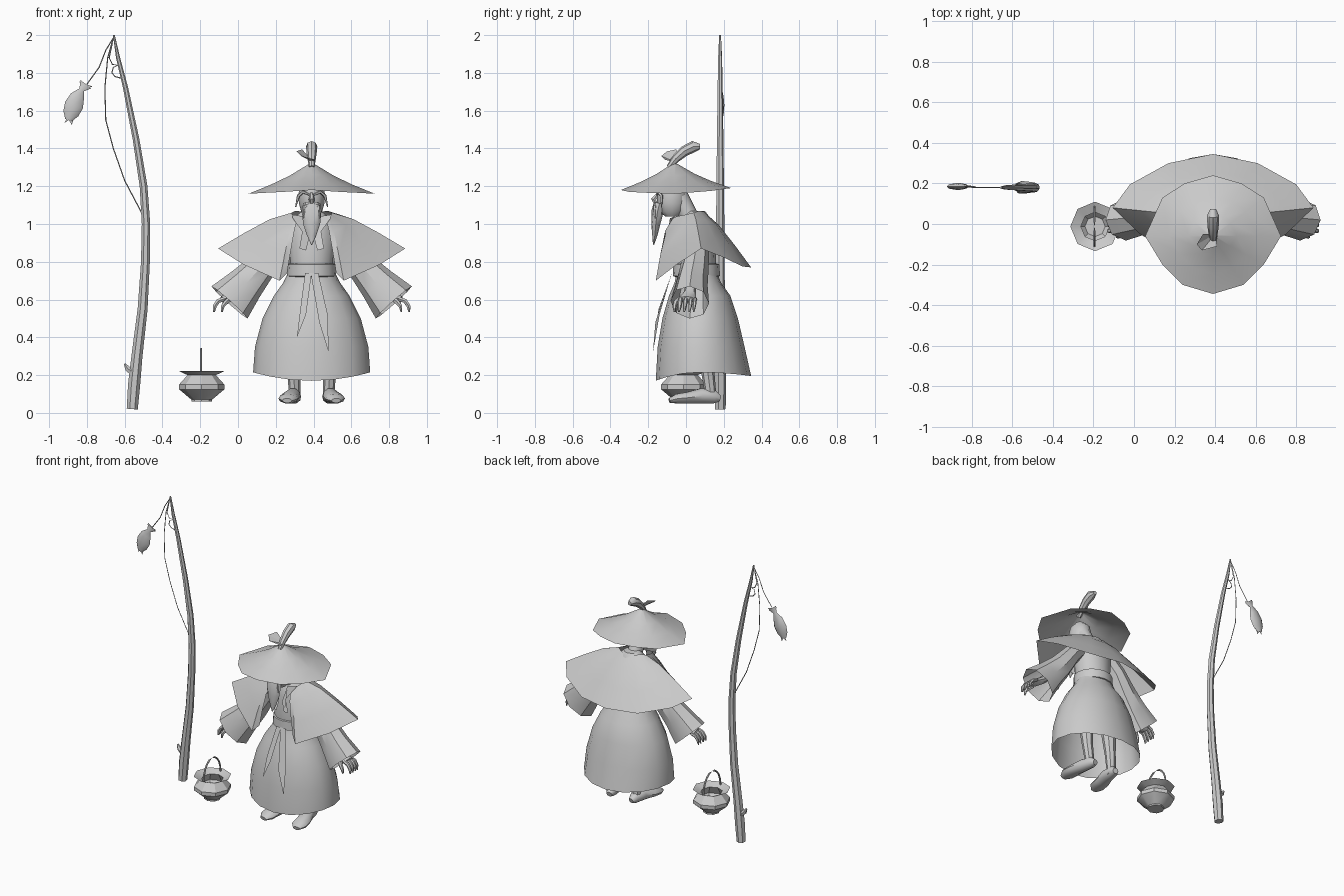
import bpy, bmesh, math
from mathutils import Vector

CX = 0.39  # figure's centre line
grey = bpy.data.materials.new("plain grey")
grey.diffuse_color = (0.6, 0.6, 0.6, 1)


def build(name, verts, faces, angle=40):
    me = bpy.data.meshes.new(name)
    me.from_pydata([tuple(v) for v in verts], [], faces)
    bm = bmesh.new()
    bm.from_mesh(me)
    bmesh.ops.recalc_face_normals(bm, faces=bm.faces)
    bm.to_mesh(me)
    bm.free()
    ob = bpy.data.objects.new(name, me)
    bpy.context.collection.objects.link(ob)
    me.materials.append(grey)
    bpy.ops.object.select_all(action='DESELECT')
    ob.select_set(True)
    bpy.context.view_layer.objects.active = ob
    bpy.ops.object.shade_smooth_by_angle(angle=math.radians(angle))
    return ob


def loft(name, rings, closed=True, caps=(False, False), angle=40):
    n = len(rings[0])
    verts = [v for r in rings for v in r]
    faces = [(i * n + j, i * n + (j + 1) % n, (i + 1) * n + (j + 1) % n, (i + 1) * n + j)
             for i in range(len(rings) - 1) for j in range(n if closed else n - 1)]
    if caps[0]:
        faces.append(tuple(range(n)))
    if caps[1]:
        faces.append(tuple(range(len(verts) - n, len(verts))))
    return build(name, verts, faces, angle)


def tube(name, pts, radii, n=8, ref=(0, 1, 0), caps=(True, True)):
    """Sweep an ellipse along pts; a radius may be (along ref, across ref)."""
    pts = [Vector(p) for p in pts]
    rings = []
    for i, p in enumerate(pts):
        d = (pts[min(i + 1, len(pts) - 1)] - pts[max(i - 1, 0)]).normalized()
        u = Vector(ref)
        u = (u - d * u.dot(d)).normalized()
        w = d.cross(u)
        r = radii[i] if isinstance(radii, (list, tuple)) else radii
        a, b = r if isinstance(r, tuple) else (r, r)
        rings.append([p + u * a * math.cos(2 * math.pi * k / n) + w * b * math.sin(2 * math.pi * k / n)
                      for k in range(n)])
    return loft(name, rings, True, caps)


def plate(name, outline):
    return build(name, outline, [tuple(range(len(outline)))])


# Skirt: open bell, (z, half width, front y, back y)
rings = []
for z, hx, yf, yb in [(.20, .31, -.16, .345), (.35, .30, -.15, .31), (.5, .26, -.125, .275),
                      (.62, .20, -.09, .235), (.69, .15, -.06, .185), (.74, .125, -.05, .165)]:
    yc, ring = .07, []
    for k in range(16):
        a = math.pi * k / 8
        s, c = math.sin(a), math.cos(a)
        dip = (-.03 if s < 0 else -.005) * s * s + .015 * c * c
        ring.append((CX + hx * c, yc + s * (yb - yc if s > 0 else yc - yf), z + (dip if z < .3 else 0)))
    rings.append(ring)
loft("skirt", rings)

# Torso, belt and neck
tube("torso", [(CX, .05, z) for z in (.68, .8, .95, 1.03, 1.07)],
     [(.10, .12), (.11, .115), (.10, .13), (.08, .10), (.05, .05)], 14)
tube("belt", [(CX, .055, z) for z in (.72, .725, .785, .79)],
     [(.11, .12), (.125, .13), (.122, .128), (.11, .12)], 16)
tube("neck", [(CX, .02, 1.03), (CX, -.04, 1.15)], .05, 10)

# Sash ribbons hanging over the skirt front
plate("left_ribbon", [(.355, -.075, .74), (.39, -.075, .74), (.36, -.15, .52), (.312, -.168, .40), (.33, -.145, .55)])
plate("right_ribbon", [(.385, -.075, .74), (.425, -.075, .74), (.475, -.14, .52), (.48, -.175, .32), (.43, -.162, .48)])

# Cape: open sheet wrapping the shoulders, one half as (offset, y, z) rows
hem = [(0, .345, .77), (.22, .30, .775), (.41, .195, .825), (.495, .08, .87), (.36, -.05, .785),
       (.17, -.16, .70), (.13, -.13, .74)]
top = [(0, .10, 1.06), (.05, .095, 1.065), (.085, .07, 1.07), (.105, .04, 1.06), (.105, 0, 1.05),
       (.095, -.05, 1.04), (.075, -.07, 1.03)]
rows = []
for t, lift in [(0, 0), (.3, .022), (.65, .015), (1, 0)]:
    half = [Vector(a).lerp(Vector(b), t) + Vector((0, -lift if a[1] < -.04 else 0, lift)) for a, b in zip(top, hem)]
    rows.append([(CX - p.x, p.y, p.z) for p in reversed(half[1:])] + [(CX + p.x, p.y, p.z) for p in half])
loft("cape", rows, closed=False, angle=35)

# Conical hat: rim as half outline (offset, y, z), apex slightly forward
rim = [(0, -.345, 1.18), (.15, -.30, 1.17), (.25, -.20, 1.165), (.335, -.06, 1.16),
       (.25, .13, 1.175), (.14, .20, 1.185), (0, .24, 1.19)]
rim = [(CX + x, y, z) for x, y, z in rim] + [(CX - x, y, z) for x, y, z in reversed(rim[1:-1])]
apex = Vector((CX, -.06, 1.33))
loft("hat", [[apex.lerp(Vector(p), t) + Vector((0, 0, dz)) for p in rim]
             for t, dz in [(1, 0), (.65, -.012), (.35, -.015), (.05, -.005)]], caps=(False, True), angle=30)
tube("hat_stalk", [(CX, -.09, 1.30), (CX, -.055, 1.345), (CX, -.01, 1.385), (CX, .04, 1.41), (CX, .075, 1.41)],
     [.015, .022, .028, .03, .014], 8, (1, 0, 0))
build("hat_leaf", [(.40, -.05, 1.325), (.34, -.05, 1.395), (.31, -.10, 1.385), (.335, -.13, 1.36),
                   (.41, -.11, 1.34)], [(0, 1, 2), (0, 2, 3), (0, 3, 4)], 20)

# Head, nose and beard
tube("head", [(CX, -.075, z) for z in (1.04, 1.065, 1.11, 1.16, 1.21, 1.245)],
     [(.035, .035), (.065, .055), (.078, .068), (.08, .07), (.07, .06), (.03, .03)], 12)
tube("nose", [(CX, -.145, 1.165), (CX, -.172, 1.13), (CX, -.16, 1.11)], [.008, .016, .012], 6, (1, 0, 0))
tube("beard", [(CX, -.14, 1.11), (CX, -.15, 1.07), (CX, -.16, 1.0), (CX, -.165, .94), (CX, -.172, .89)],
     [(.045, .03), (.052, .032), (.045, .024), (.025, .014), (.003, .003)], 8, (1, 0, 0))

for s, side in [(-1, "left"), (1, "right")]:
    def X(pts):
        return [(CX + s * x, y, z) for x, y, z in pts]

    # Face hair and robe collar
    tube(side + "_brow", X([(.012, -.152, 1.155), (.045, -.15, 1.17), (.07, -.13, 1.15), (.085, -.13, 1.09)]),
         [.005, .009, .009, .003], 5)
    tube(side + "_whisker", X([(.008, -.162, 1.105), (.035, -.165, 1.095), (.045, -.165, 1.03)]),
         [.008, .009, .003], 5)
    plate(side + "_lapel", X([(.105, -.04, 1.05), (.10, -.085, 1.03), (.05, -.095, .96), (.065, -.09, .87),
                              (.03, -.085, .86), (.012, -.08, .93), (.04, -.06, 1.04)]))

    # Wide open sleeve
    tube(side + "_sleeve", X([(.10, .05, .98), (.19, .055, .88), (.27, .045, .77), (.35, .03, .68), (.435, .02, .585)]),
         [(.06, .06), (.068, .062), (.075, .08), (.085, .10), (.102, .128)], 8, caps=(True, False))

    # Hand with curled fingers and thumb
    tube(side + "_hand", X([(.33, .03, .70), (.40, .02, .635), (.44, .01, .61), (.475, .005, .60)]),
         [(.028, .028), (.032, .024), (.045, .024), (.042, .018)], 8)
    for i, y in enumerate((-.028, .0, .028, .05)):
        r = .013 - .001 * i
        tube(f"{side}_finger_{i + 1}", X([(.465, y, .603), (.495, y - .003, .592), (.513, y - .006, .565),
                                          (.517, y - .01, .535)]), [r, r, r * .9, r * .4], 6)
    tube(side + "_thumb", X([(.43, -.03, .605), (.455, -.055, .585), (.47, -.062, .565), (.475, -.06, .535)]),
         [.014, .014, .011, .005], 6)

    # Leg and shoe
    tube(side + "_leg", X([(.09, .09, .52), (.095, .10, .36), (.095, .115, .22), (.09, .13, .10), (.09, .135, .065)]),
         [.055, .045, .035, .03, .03], 8)
    tube(side + "_foot", X([(.085, .18, .075), (.09, .15, .085), (.10, .08, .09), (.117, .01, .08),
                            (.125, -.05, .075), (.13, -.088, .065)]),
         [(.02, .018), (.035, .036), (.042, .042), (.05, .032), (.052, .026), (.025, .013)], 10, (1, 0, 0))

# Fishing pole with a twig stump
Y = .18
tube("pole", [(-.56, Y, .02), (-.55, Y, .15), (-.535, Y, .3), (-.505, Y, .55), (-.49, Y, .8), (-.487, Y, 1.0),
              (-.50, Y, 1.2), (-.54, Y, 1.45), (-.595, Y, 1.72), (-.635, Y, 1.88), (-.657, Y, 2.0)],
     [.03, .033, .03, .027, .024, .023, .021, .018, .014, .011, .005], 7)
tube("pole_twig", [(-.55, Y, .21), (-.585, Y, .235), (-.60, Y, .26)], [.022, .016, .006], 6)

# Fishing lines
tube("catch_line", [(-.657, Y, 1.99), (-.70, Y, 1.92), (-.735, Y, 1.83), (-.80, Y, 1.74)], .003, 4)
tube("slack_line", [(-.66, Y, 1.985), (-.69, Y, 1.88), (-.705, Y, 1.72), (-.70, Y, 1.55), (-.66, Y, 1.4),
                    (-.60, Y, 1.23), (-.50, Y, 1.04)], .003, 4)
tube("line_loop", [(-.665, Y, 1.96), (-.682, Y, 1.88), (-.665, Y, 1.845), (-.635, Y, 1.84), (-.66, Y, 1.83),
                   (-.668, Y, 1.80), (-.65, Y, 1.78), (-.61, Y, 1.77)], .003, 4)

# Hanging fish
tube("fish", [(-.898, Y + .005, 1.55), (-.885, Y + .005, 1.585), (-.868, Y + .005, 1.63), (-.85, Y + .005, 1.675),
              (-.828, Y + .005, 1.71), (-.805, Y + .005, 1.74)],
     [(.008, .018), (.015, .042), (.018, .05), (.014, .038), (.007, .014), (.003, .036)], 8)
plate("fish_head_fin", [(-.90, .185, 1.57), (-.918, .185, 1.535), (-.895, .185, 1.55), (-.88, .185, 1.525),
                        (-.865, .185, 1.57)])
plate("fish_tail", [(-.825, .185, 1.71), (-.84, .185, 1.755), (-.805, .185, 1.74), (-.77, .185, 1.728)])

# Bucket: eight-sided pot with flared rim and open inside
PX, PY = -.192, -.012
prof = [(.055, .06), (.055, .07), (.12, .125), (.12, .15), (.075, .20), (.122, .222), (.07, .20), (.10, .145), (.05, .085)]
loft("pot", [[(PX + r * math.cos(math.pi * k / 4), PY + r * math.sin(math.pi * k / 4), z) for k in range(8)]
             for r, z in prof], caps=(True, True), angle=30)
tube("pot_handle", [(PX - .003, PY + .095 * math.cos(a), .215 + .13 * math.sin(a))
                    for a in [math.pi * k / 10 for k in range(11)]], .006, 6)
